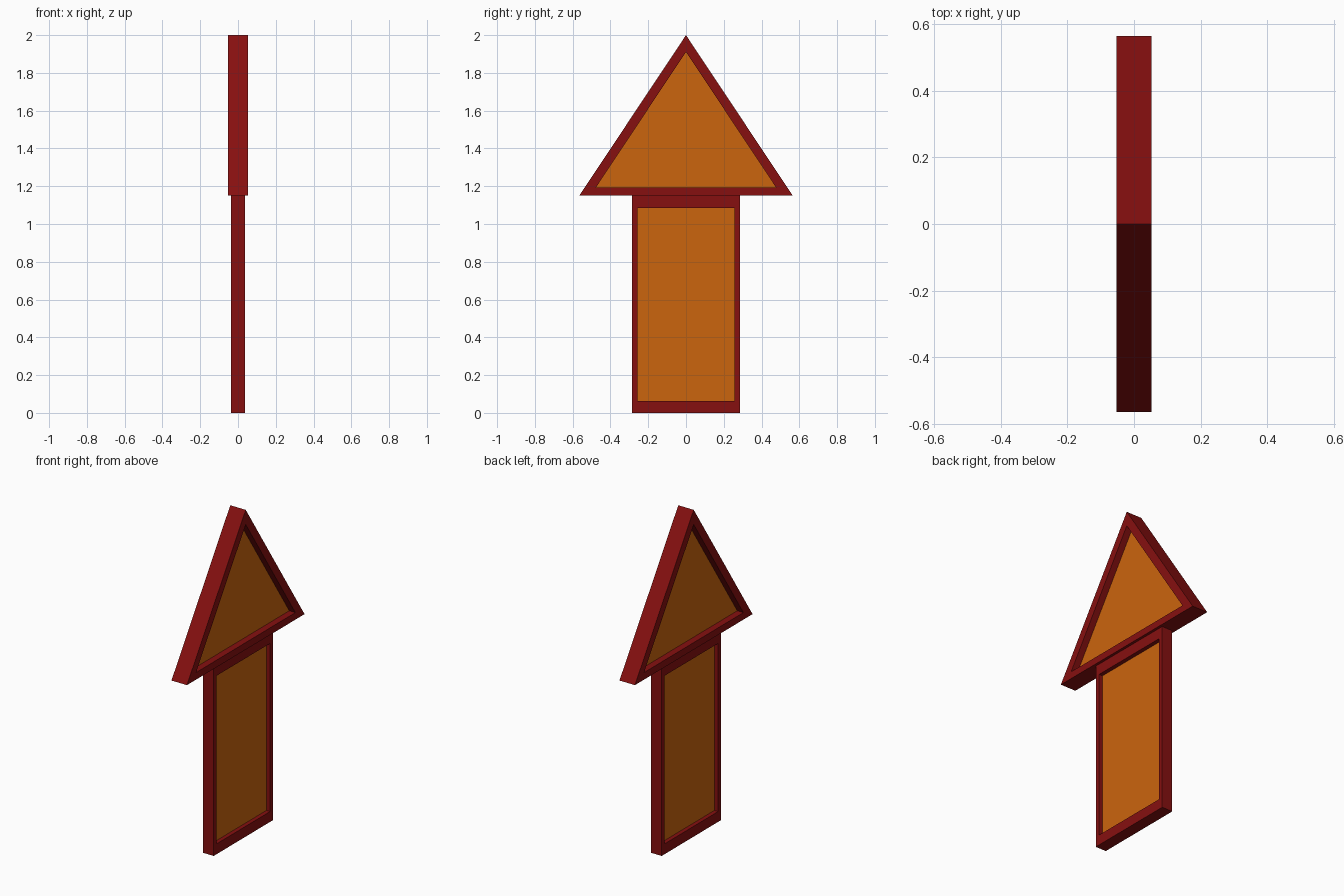
import bpy

cube = bpy.data.objects.get("Cube")
if cube:
    bpy.data.objects.remove(cube, do_unlink=True)


def make_material(name, color):
    mat = bpy.data.materials.new(name)
    mat.use_nodes = True
    mat.diffuse_color = color
    mat.node_tree.nodes["Principled BSDF"].inputs["Base Color"].default_value = color
    return mat


red = make_material("dark red", (0.24, 0.005, 0.005, 1))
orange = make_material("orange", (0.6, 0.13, 0.004, 1))


def build(name, verts, faces, mat):
    mesh = bpy.data.meshes.new(name)
    mesh.from_pydata(verts, [], faces)
    mesh.materials.append(mat)
    obj = bpy.data.objects.new(name, mesh)
    bpy.context.collection.objects.link(obj)


def frame(name, outer, inner, half):
    """Closed ring between two (y, z) outlines, extruded along x."""
    n = len(outer)
    verts = [(x, y, z) for x in (half, -half) for loop in (outer, inner) for y, z in loop]
    faces = []
    for i in range(n):
        j = (i + 1) % n
        of, inf, ob, inb = 0, n, 2 * n, 3 * n
        faces += [(of + i, of + j, inf + j, inf + i),
                  (ob + j, ob + i, inb + i, inb + j),
                  (of + j, of + i, ob + i, ob + j),
                  (inf + i, inf + j, inb + j, inb + i)]
    build(name, verts, faces, red)


def panel(name, outline, half):
    """Solid slab filling a (y, z) outline."""
    n = len(outline)
    verts = [(x, y, z) for x in (half, -half) for y, z in outline]
    faces = [tuple(range(n)), tuple(reversed(range(n, 2 * n)))]
    faces += [((i + 1) % n, i, n + i, n + (i + 1) % n) for i in range(n)]
    build(name, verts, faces, orange)


def rectangle(w, low, high):
    return [(-w, low), (w, low), (w, high), (-w, high)]


def triangle(w, low, high):
    return [(-w, low), (w, low), (0, high)]


# Outlines run counter-clockwise seen from +x
parts = [
    ("shaft", rectangle(0.285, 0, 1.15), rectangle(0.257, 0.063, 1.085), 0.036),
    ("arrowhead", triangle(0.565, 1.15, 2), triangle(0.477, 1.193, 1.911), 0.052),
]
for name, outer, inner, half in parts:
    frame(name + "_frame", outer, inner, half)
    panel(name + "_panel", inner, 0.011)
